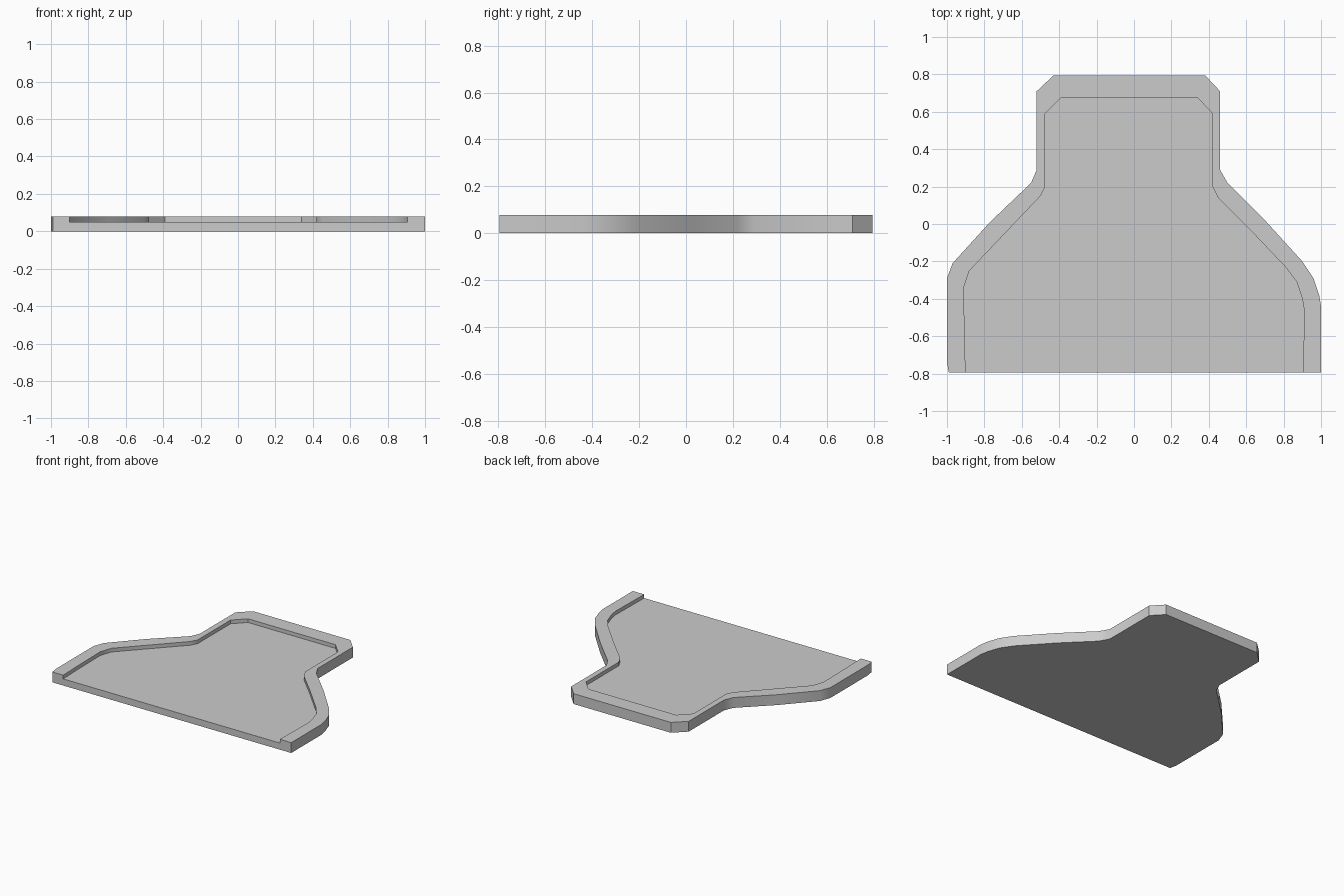
import bpy
import bmesh
import math

default_cube = bpy.data.objects.get("Cube")
if default_cube:
    bpy.data.objects.remove(default_cube, do_unlink=True)

RIM_TOP = 0.078
FLOOR_TOP = 0.05

# Outer edge of the tray, from the front right corner round the back to the front left
outer_path = [
    (-0.99, -0.795), (-1, -0.74), (-1, -0.29), (-0.97, -0.21), (-0.77, 0.01),
    (-0.55, 0.22), (-0.52, 0.29), (-0.52, 0.71), (-0.43, 0.795),
    (0.38, 0.795), (0.46, 0.71), (0.46, 0.29), (0.5, 0.22), (0.7, 0.02),
    (0.9, -0.2), (0.96, -0.29), (0.99, -0.38), (1, -0.44), (1, -0.795),
]

# Inner edge of the raised rim, point for point beside the outer edge
inner_path = [
    (-0.9, -0.795), (-0.905, -0.65), (-0.91, -0.34), (-0.88, -0.25), (-0.69, -0.05),
    (-0.5, 0.15), (-0.475, 0.2), (-0.475, 0.59), (-0.39, 0.675),
    (0.34, 0.675), (0.42, 0.59), (0.42, 0.2), (0.45, 0.14), (0.62, -0.03),
    (0.81, -0.23), (0.87, -0.31), (0.9, -0.4), (0.91, -0.46), (0.905, -0.795),
]


def flat_material(name, colour):
    material = bpy.data.materials.new(name)
    material.use_nodes = True
    material.diffuse_color = colour
    shader = material.node_tree.nodes["Principled BSDF"]
    shader.inputs["Base Color"].default_value = colour
    return material


def add_path(bm, path, height):
    return [bm.verts.new((x, y, height)) for x, y in path]


def bridge(bm, first, second):
    """Join two matching open paths with a strip of quads."""
    for i in range(len(first) - 1):
        bm.faces.new((first[i], first[i + 1], second[i + 1], second[i]))


def build_tray():
    bm = bmesh.new()
    base = add_path(bm, outer_path, 0)
    rim_outer = add_path(bm, outer_path, RIM_TOP)
    rim_inner = add_path(bm, inner_path, RIM_TOP)
    floor = add_path(bm, inner_path, FLOOR_TOP)

    # Outside wall, top of the rim and inside wall
    for first, second in ((base, rim_outer), (rim_outer, rim_inner), (rim_inner, floor)):
        bridge(bm, first, second)

    # Underside, recessed floor and the open front edge
    bm.faces.new(base)
    bm.faces.new(floor)
    layers = (base, rim_outer, rim_inner, floor)
    left_end = [layer[0] for layer in layers]
    right_end = [layer[-1] for layer in reversed(layers)]
    bm.faces.new(left_end + right_end)

    bmesh.ops.recalc_face_normals(bm, faces=bm.faces[:])
    mesh = bpy.data.meshes.new("tray")
    bm.to_mesh(mesh)
    bm.free()
    tray = bpy.data.objects.new("tray", mesh)
    bpy.context.collection.objects.link(tray)
    return tray


tray = build_tray()
tray.data.materials.append(flat_material("light grey", (0.6, 0.6, 0.6, 1)))

# Smooth the bends while keeping the corners crisp
bpy.ops.object.select_all(action="DESELECT")
tray.select_set(True)
bpy.context.view_layer.objects.active = tray
bpy.ops.object.shade_smooth_by_angle(angle=math.radians(30))
